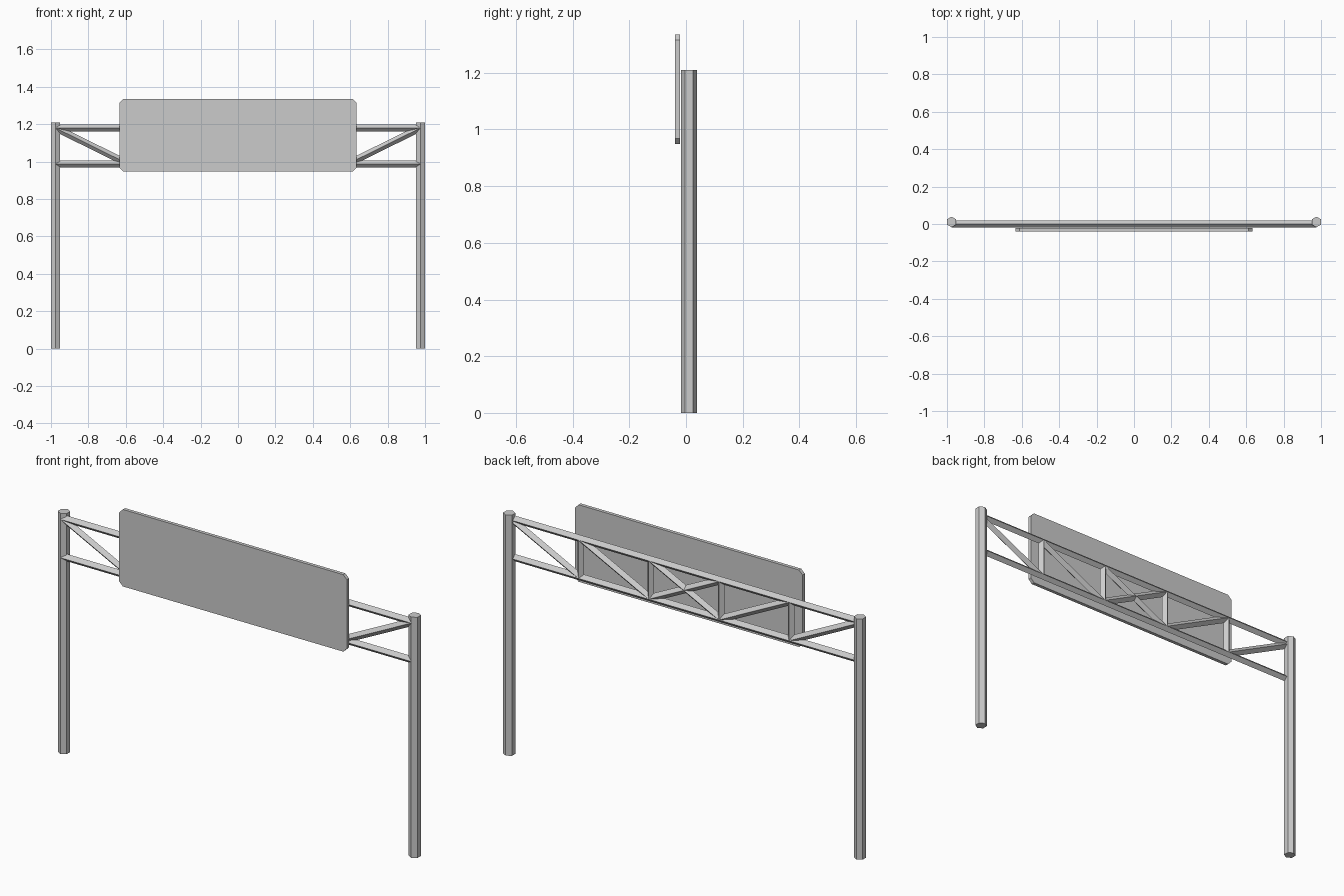
import bpy, bmesh, math
from mathutils import Vector

if "Cube" in bpy.data.objects:
    bpy.data.objects.remove(bpy.data.objects["Cube"])

POST_X, POST_Y, POST_R, POST_H = 0.9755, 0.0108, 0.0283, 1.21
Z_TOP, Z_LOW, BEAM_R = 1.18, 0.987, 0.0183


def prism(name, ring, offset):
    """Closed prism: a ring of points swept along an offset vector."""
    bm = bmesh.new()
    face = bm.faces.new([bm.verts.new(p) for p in ring])
    ext = bmesh.ops.extrude_face_region(bm, geom=[face], use_keep_orig=True)
    verts = [g for g in ext["geom"] if isinstance(g, bmesh.types.BMVert)]
    bmesh.ops.translate(bm, verts=verts, vec=offset)
    bmesh.ops.recalc_face_normals(bm, faces=bm.faces)
    mesh = bpy.data.meshes.new(name)
    bm.to_mesh(mesh)
    bm.free()
    obj = bpy.data.objects.new(name, mesh)
    bpy.context.collection.objects.link(obj)
    return obj


def beam(name, x0, z0, x1, z1):
    """Four-sided bar in the y = 0 plane, with one edge facing the front."""
    a, b = Vector((x0, 0, z0)), Vector((x1, 0, z1))
    side = Vector((0, 1, 0))
    up = side.cross((b - a).normalized())
    ring = [a + v * BEAM_R for v in (side, up, -side, -up)]
    return prism(name, ring, b - a)


# Hexagonal posts
for label, s in (("left", -1), ("right", 1)):
    ring = [Vector((s * POST_X + POST_R * math.sin(k * math.pi / 3),
                    POST_Y + POST_R * math.cos(k * math.pi / 3), 0)) for k in range(6)]
    prism(f"{label}_post", ring, Vector((0, 0, POST_H)))

# Truss chords
beam("upper_chord", -POST_X, Z_TOP, POST_X, Z_TOP)
beam("lower_chord", -POST_X, Z_LOW, POST_X, Z_LOW)

# Truss uprights and diagonals: five bays, mirrored, crossing in the middle
bay = 2 * POST_X / 5
for label, s in (("left", -1), ("right", 1)):
    nodes = [s * (POST_X - bay * i) for i in range(4)]
    for i in (1, 2):
        beam(f"{label}_upright_{i}", nodes[i], Z_LOW, nodes[i], Z_TOP)
    for i in range(3):
        beam(f"{label}_diagonal_{i + 1}", nodes[i], Z_TOP, nodes[i + 1], Z_LOW)

# Sign panel with clipped corners
w, z0, z1, c = 0.633, 0.948, 1.335, 0.02
outline = [(-w + c, z0), (w - c, z0), (w, z0 + c), (w, z1 - c),
           (w - c, z1), (-w + c, z1), (-w, z1 - c), (-w, z0 + c)]
prism("sign_panel", [Vector((x, -0.0395, z)) for x, z in outline], Vector((0, 0.0175, 0)))
